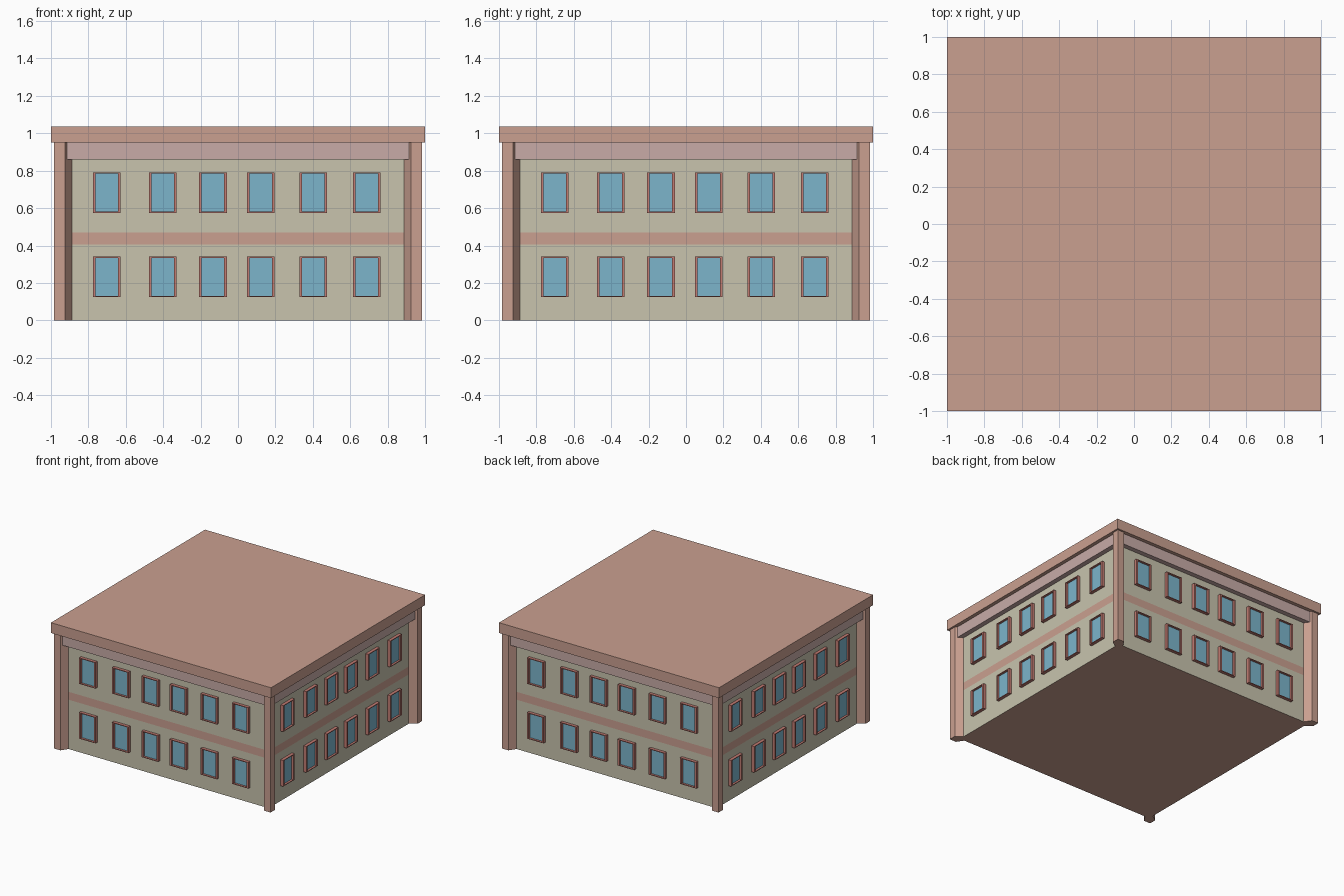
import bpy, bmesh
from math import pi
from mathutils import Matrix, Vector

if "Cube" in bpy.data.objects:
    bpy.data.objects.remove(bpy.data.objects["Cube"])


def material(name, rgb):
    m = bpy.data.materials.new(name)
    m.use_nodes = True
    m.diffuse_color = (*rgb, 1)
    m.node_tree.nodes["Principled BSDF"].inputs["Base Color"].default_value = (*rgb, 1)
    return m


SALMON = material("salmon stone", (0.59, 0.35, 0.28))
CREAM = material("cream plaster", (0.58, 0.55, 0.42))
ROSE = material("rose trim", (0.58, 0.41, 0.39))
RED = material("red frame", (0.54, 0.20, 0.17))
BLUE = material("blue glass", (0.20, 0.46, 0.60))


def finish(name, bm, *mats):
    bmesh.ops.recalc_face_normals(bm, faces=bm.faces)
    mesh = bpy.data.meshes.new(name)
    bm.to_mesh(mesh)
    bm.free()
    for m in mats:
        mesh.materials.append(m)
    ob = bpy.data.objects.new(name, mesh)
    bpy.context.collection.objects.link(ob)
    return ob


def box(bm, lo, hi):
    lo, hi = Vector(lo), Vector(hi)
    mat = Matrix.Translation((lo + hi) / 2) @ Matrix.Diagonal((*(hi - lo), 1))
    return bmesh.ops.create_cube(bm, size=1, matrix=mat)["verts"]


def turn(bm, verts, quarter):
    bmesh.ops.rotate(bm, verts=verts, matrix=Matrix.Rotation(quarter * pi / 2, 3, "Z"))


WALL, FRIEZE, COLUMN = 0.93, 0.97, 0.985
ROOF_Z, TOP_Z = 0.95, 1.035

# Walls, cut at the painted band; band and floor take the stone colour
bm = bmesh.new()
box(bm, (-WALL, -WALL, 0), (WALL, WALL, ROOF_Z))
for z in (0.405, 0.47):
    bmesh.ops.bisect_plane(bm, geom=bm.verts[:] + bm.edges[:] + bm.faces[:],
                           plane_co=(0, 0, z), plane_no=(0, 0, 1))
for f in bm.faces:
    z = f.calc_center_median().z
    f.material_index = int(z < 0.01 or 0.405 < z < 0.47)
finish("walls", bm, CREAM, SALMON)

# Flat roof slab
bm = bmesh.new()
box(bm, (-1, -1, ROOF_Z), (1, 1, TOP_Z))
finish("roof_slab", bm, SALMON)

# Corner columns with slanted inner sides
profile = [(COLUMN, COLUMN), (0.925, COLUMN), (0.888, WALL), (0.888, 0.888),
           (WALL, 0.888), (COLUMN, 0.925)]
for q, corner in enumerate(("back_left", "back_right", "front_right", "front_left")):
    bm = bmesh.new()
    face = bm.faces.new([bm.verts.new((x, y, 0)) for x, y in profile])
    up = bmesh.ops.extrude_face_region(bm, geom=[face], use_keep_orig=True)["geom"]
    bmesh.ops.translate(bm, vec=(0, 0, ROOF_Z),
                        verts=[v for v in up if isinstance(v, bmesh.types.BMVert)])
    turn(bm, bm.verts, q)
    finish("column_" + corner, bm, SALMON)

# Frieze and windows, one set per side
CENTRES = (-0.702, -0.402, -0.134, 0.122, 0.402, 0.688)
SILLS = (0.125, 0.575)
HALF, HIGH, SIDE, EDGE = 0.074, 0.215, 0.014, 0.006
for q, side in enumerate(("front", "left", "back", "right")):
    bm = bmesh.new()
    box(bm, (-0.915, -FRIEZE, 0.86), (0.915, -WALL, ROOF_Z))
    turn(bm, bm.verts, q)
    finish("frieze_" + side, bm, ROSE)

    frames, glass = bmesh.new(), bmesh.new()
    out = -WALL - 0.025
    for c in CENTRES:
        for z in SILLS:
            for s in (-1, 1):
                a, b = sorted((c + s * HALF, c + s * (HALF - SIDE)))
                box(frames, (a, out, z), (b, -WALL, z + HIGH))
            for low in (z, z + HIGH - EDGE):
                box(frames, (c - HALF + SIDE, out, low),
                    (c + HALF - SIDE, -WALL, low + EDGE))
            box(glass, (c - HALF + SIDE, -WALL - 0.008, z + EDGE),
                (c + HALF - SIDE, -WALL, z + HIGH - EDGE))
    for part, name, mat in ((frames, "window_frames_", RED), (glass, "window_glass_", BLUE)):
        turn(part, part.verts, q)
        finish(name + side, part, mat)
